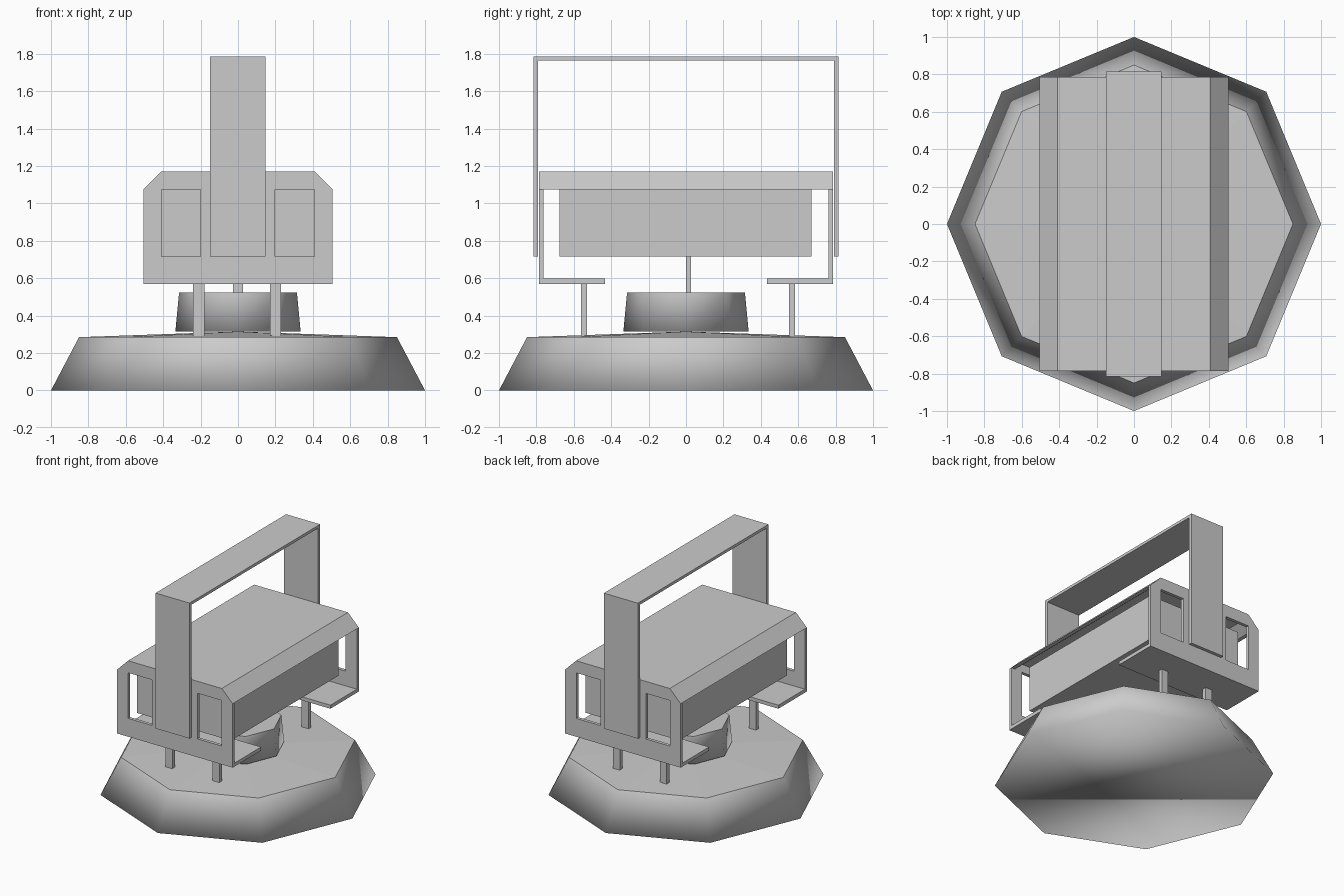
import bpy, bmesh, math

if "Cube" in bpy.data.objects:
    bpy.data.objects.remove(bpy.data.objects["Cube"])


def finish(name, bm):
    bmesh.ops.recalc_face_normals(bm, faces=bm.faces)
    me = bpy.data.meshes.new(name)
    bm.to_mesh(me)
    bm.free()
    ob = bpy.data.objects.new(name, me)
    bpy.context.collection.objects.link(ob)
    return ob


def box(name, x0, x1, y0, y1, z0, z1):
    return prism(name, [(x0, z0), (x1, z0), (x1, z1), (x0, z1)], y0, y1)


def prism(name, profile, y0, y1):
    """Extrude an (x, z) profile along y."""
    bm = bmesh.new()
    face = bm.faces.new([bm.verts.new((x, y0, z)) for x, z in profile])
    ext = bmesh.ops.extrude_face_region(bm, geom=[face])
    verts = [g for g in ext["geom"] if isinstance(g, bmesh.types.BMVert)]
    bmesh.ops.translate(bm, verts=verts, vec=(0, y1 - y0, 0))
    return finish(name, bm)


def octagon(name, r0, z0, r1, z1, apex):
    """Eight-sided frustum with smooth sides and a flat-shaded, low conical top."""
    bm = bmesh.new()
    rings = []
    for r, z in ((r0, z0), (r1, z1)):
        rings.append([bm.verts.new((r * math.cos(i * math.pi / 4), r * math.sin(i * math.pi / 4), z))
                      for i in range(8)])
    low, top = rings
    tip = bm.verts.new((0, 0, apex))
    bm.faces.new(low[::-1]).smooth = True
    for i in range(8):
        j = (i + 1) % 8
        bm.faces.new((low[i], low[j], top[j], top[i])).smooth = True
        bm.faces.new((top[i], top[j], tip))
        bm.edges.get((top[i], top[j])).smooth = False
    return finish(name, bm)


# Base and neck
octagon("base", 1.0, 0, 0.85, 0.285, 0.315)
octagon("neck", 0.335, 0.315, 0.315, 0.525, 0.525)
box("centre_rod", -0.026, 0.026, 0, 0.027, 0.52, 0.72)

# Four thin legs under the bracket flanges
for sx, x in (("left", -0.21), ("right", 0.2)):
    for sy, y in (("front", -0.545), ("back", 0.567)):
        box(f"{sy}_{sx}_leg", x - 0.03, x + 0.03, y - 0.017, y + 0.017, 0.29, 0.575)

# Inner body
box("body", -0.41, 0.41, -0.675, 0.67, 0.715, 1.075)

# Roof shell with chamfered long edges
t = 0.03
prism("roof", [(-0.505, 1.075), (-0.41, 1.17), (0.41, 1.17), (0.505, 1.075),
               (0.475, 1.075), (0.40, 1.17 - t), (-0.40, 1.17 - t), (-0.475, 1.075)],
      -0.787, 0.787)

# End panels with two windows each, plus bottom flanges
cutters = [box(f"window_cutter_{i}", a, a + 0.21, -1, 1, 0.715, 1.075)
           for i, a in enumerate((-0.41, 0.198))]
for side, s in (("front", -1), ("back", 1)):
    panel = prism(f"{side}_panel",
                  [(-0.505, 0.57), (0.505, 0.57), (0.505, 1.075),
                   (0.41, 1.17), (-0.41, 1.17), (-0.505, 1.075)],
                  *sorted((s * 0.762, s * 0.787)))
    for c in cutters:
        mod = panel.modifiers.new("window", "BOOLEAN")
        mod.operation = "DIFFERENCE"
        mod.solver = "EXACT"
        mod.object = c
        bpy.context.view_layer.objects.active = panel
        bpy.ops.object.modifier_apply(modifier=mod.name)
    box(f"{side}_flange", -0.505, 0.505, *sorted((s * 0.432, s * 0.787)), 0.57, 0.598)
for c in cutters:
    bpy.data.objects.remove(c, do_unlink=True)

# Carrying handle: two straps and a top bar
for side, s in (("front", -1), ("back", 1)):
    box(f"{side}_handle_strap", -0.15, 0.147, *sorted((s * 0.79, s * 0.815)), 0.715, 1.785)
box("handle_top", -0.15, 0.147, -0.79, 0.79, 1.763, 1.785)
